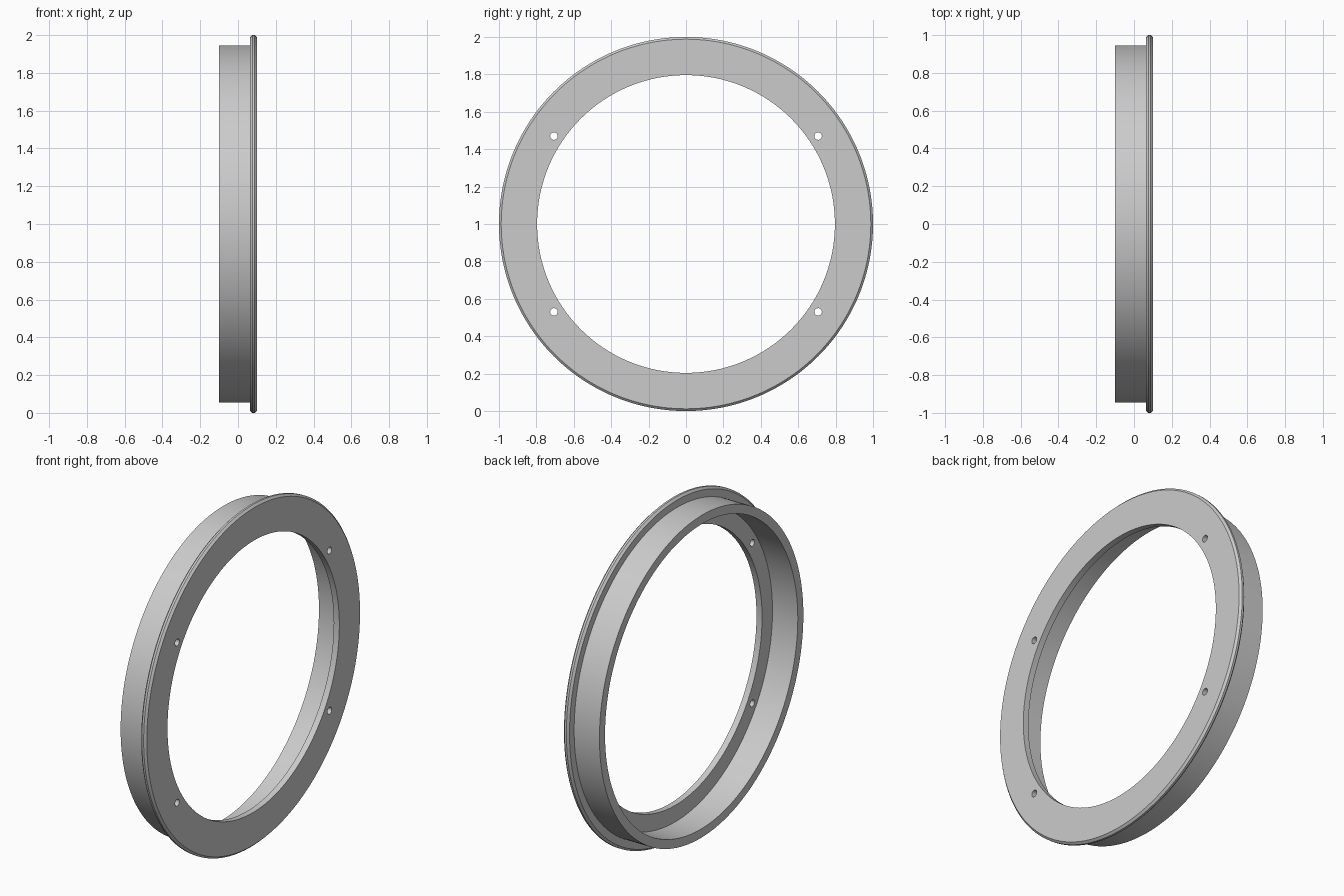
import bpy, bmesh, math
from mathutils import Matrix, Vector

cube = bpy.data.objects.get("Cube")
if cube:
    bpy.data.objects.remove(cube, do_unlink=True)

CENTRE = Vector((0, 0, 1))
SEGMENTS = 192

# Single grey finish
grey = bpy.data.materials.new("plain grey")
grey.use_nodes = True
grey.diffuse_color = (0.6, 0.6, 0.6, 1)
grey.node_tree.nodes["Principled BSDF"].inputs["Base Color"].default_value = (0.6, 0.6, 0.6, 1)


def make_object(name, bm):
    bmesh.ops.recalc_face_normals(bm, faces=bm.faces)
    mesh = bpy.data.meshes.new(name)
    bm.to_mesh(mesh)
    bm.free()
    mesh.materials.append(grey)
    obj = bpy.data.objects.new(name, mesh)
    bpy.context.collection.objects.link(obj)
    return obj


def lathe(name, profile):
    """Spin a closed (x, radius) profile around the x axis."""
    bm = bmesh.new()
    verts = [bm.verts.new(CENTRE + Vector((x, 0, r))) for x, r in profile]
    edges = [bm.edges.new((v, verts[(i + 1) % len(verts)])) for i, v in enumerate(verts)]
    bmesh.ops.spin(bm, geom=verts + edges, cent=CENTRE, axis=(1, 0, 0),
                   angle=math.tau, steps=SEGMENTS, use_merge=True)
    bmesh.ops.remove_doubles(bm, verts=bm.verts, dist=0.0001)
    return make_object(name, bm)


# Barrel and chamfered flange as one turned section
back, seat, front = -0.1, 0.064, 0.1
chamfer = 0.012
ring = lathe("flanged_ring", [
    (back, 0.893), (back, 0.945), (seat, 0.945),
    (seat, 1 - chamfer), (seat + chamfer, 1), (front - chamfer, 1), (front, 1 - chamfer),
    (front, 0.796), (seat, 0.796), (seat, 0.893),
])

# Four screw holes through the flange
bm = bmesh.new()
for sy in (-1, 1):
    for sz in (-1, 1):
        place = Matrix.Translation(CENTRE + Vector((front, sy * 0.706, sz * 0.47)))
        bmesh.ops.create_cone(bm, cap_ends=True, segments=32, radius1=0.02, radius2=0.02,
                              depth=0.16, matrix=place @ Matrix.Rotation(math.pi / 2, 4, "Y"))
cutter = make_object("screw_hole_cutter", bm)

bpy.ops.object.select_all(action="DESELECT")
ring.select_set(True)
bpy.context.view_layer.objects.active = ring
holes = ring.modifiers.new("screw_holes", "BOOLEAN")
holes.operation = "DIFFERENCE"
holes.solver = "EXACT"
holes.object = cutter
bpy.ops.object.modifier_apply(modifier=holes.name)
bpy.data.objects.remove(cutter, do_unlink=True)

bpy.ops.object.shade_smooth_by_angle(angle=math.radians(30))
